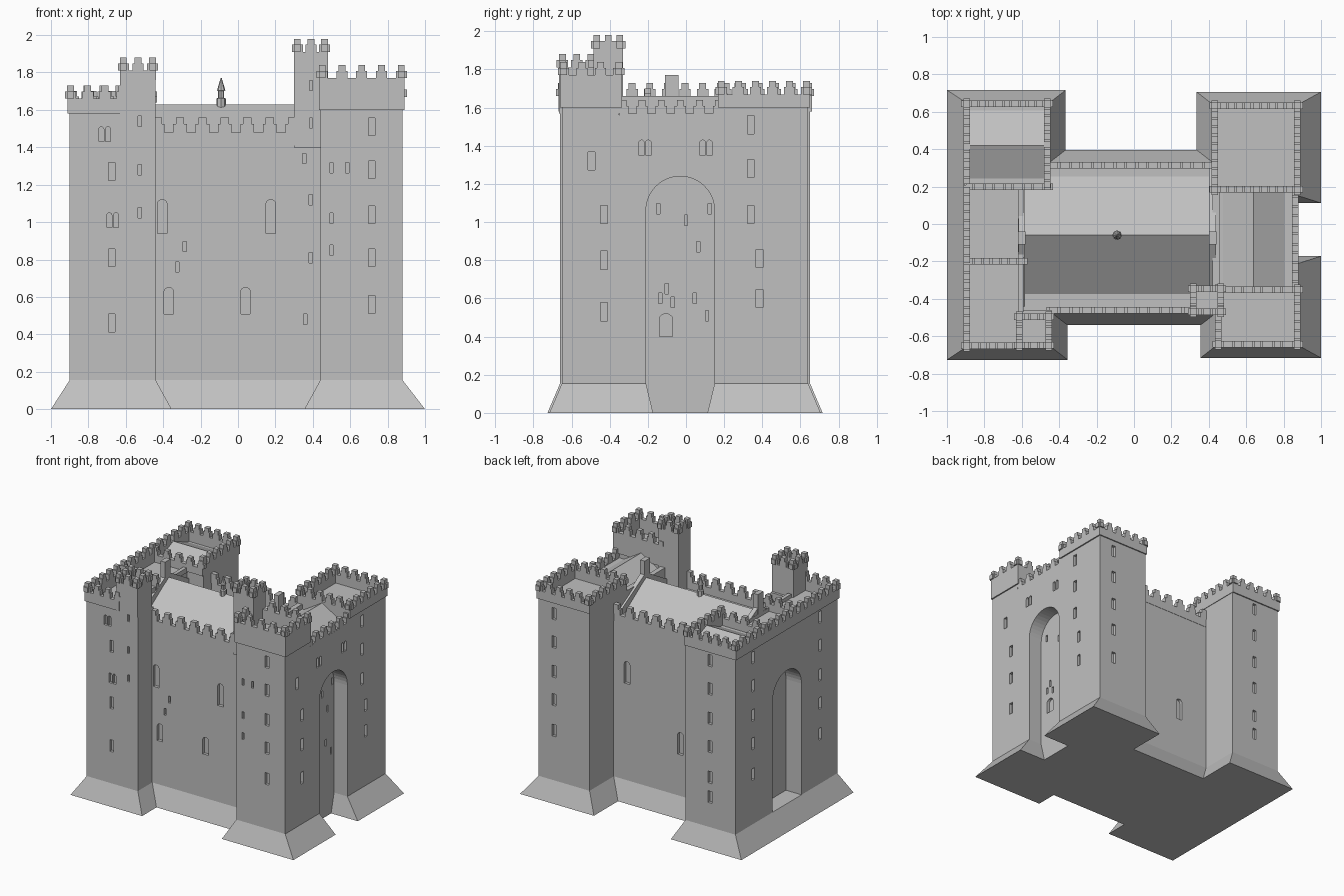
import bpy, bmesh, math
from mathutils import Vector

default_cube = bpy.data.objects.get("Cube")
if default_cube:
    bpy.data.objects.remove(default_cube, do_unlink=True)

stone = bpy.data.materials.new("grey_stone")
stone.use_nodes = True
stone.diffuse_color = (0.53, 0.53, 0.53, 1)
stone.node_tree.nodes["Principled BSDF"].inputs["Base Color"].default_value = stone.diffuse_color

FOOT_TOP = .155
WEST_TOP, EAST_TOP, WALKWAY = 1.58, 1.6, 1.42
FLOORS = (1.51, 1.28, 1.04, .81, .56)


# ---- helpers ----
def finish(bm, name):
    bmesh.ops.recalc_face_normals(bm, faces=bm.faces)
    mesh = bpy.data.meshes.new(name)
    bm.to_mesh(mesh)
    bm.free()
    mesh.materials.append(stone)
    obj = bpy.data.objects.new(name, mesh)
    bpy.context.scene.collection.objects.link(obj)
    return obj


def loft(bm, rings):
    """Join equal-length rings of points into a closed solid."""
    rows = [[bm.verts.new(point) for point in ring] for ring in rings]
    bm.faces.new(rows[0])
    bm.faces.new(rows[-1])
    count = len(rows[0])
    for low, high in zip(rows, rows[1:]):
        for i in range(count):
            j = (i + 1) % count
            bm.faces.new((low[i], low[j], high[j], high[i]))


def prism(bm, profile, axis, start, end):
    """Extrude a (u, z) profile along x or y."""
    def place(along):
        return [(along, u, z) if axis == "x" else (u, along, z) for u, z in profile]
    loft(bm, [place(start), place(end)])


def rectangle(left, right, bottom, top):
    return [(left, bottom), (right, bottom), (right, top), (left, top)]


def box(bm, left, right, front, back, bottom, top):
    prism(bm, rectangle(left, right, bottom, top), "y", front, back)


def arch(left, right, bottom, top, rise, steps):
    """Rectangle with a rounded head of the given rise."""
    mid, half = (left + right) / 2, (right - left) / 2
    angles = [math.pi * i / steps for i in range(steps + 1)]
    return [(left, bottom), (right, bottom)] + [
        (mid + half * math.cos(a), top - rise + rise * math.sin(a)) for a in angles]


def solid(name, build, *args):
    bm = bmesh.new()
    build(bm, *args)
    return finish(bm, name)


def masonry(name, walls, centre, flare, top):
    """Vertical walls over a foot that flares away from the block's centre."""
    foot = []
    for x, y in walls:
        spread = flare if abs(x) > .8 else .085
        foot.append((x + math.copysign(spread, x - centre), y + math.copysign(.066, y), 0))
    return solid(name, loft, [foot] + [[(x, y, z) for x, y in walls] for z in (FOOT_TOP, top)])


def parapet(name, path, base, gap, top, pitch=.095, thick=.035):
    """Low wall along a path with stepped merlons."""
    bm = bmesh.new()
    half = thick / 2

    def block(p, q, grow, bottom, height):
        dx, dy = (grow, half) if along_x else (half, grow)
        box(bm, min(p.x, q.x) - dx, max(p.x, q.x) + dx,
            min(p.y, q.y) - dy, max(p.y, q.y) + dy, bottom, height)

    points = [Vector(p) for p in path]
    for a, b in zip(points, points[1:]):
        along_x = abs(b.x - a.x) > abs(b.y - a.y)
        block(a, b, half, base, gap)
        count = max(2, round((b - a).length / pitch))
        step = gap + (top - gap) * .55
        for i in range(count + 1):
            p = a.lerp(b, i / count)
            block(p, p, pitch * .31, gap, step)
            block(p, p, pitch * .19, step, top)
    finish(bm, name)


def loop(left, right, front, back):
    corners = rectangle(left, right, front, back)
    return corners + corners[:1]


def cut(targets, cutter):
    cutter.hide_render = True
    for obj in targets:
        mod = obj.modifiers.new("cut", "BOOLEAN")
        mod.object, mod.operation, mod.solver = cutter, "DIFFERENCE", "EXACT"
        bpy.context.view_layer.objects.active = obj
        bpy.ops.object.modifier_apply(modifier=mod.name)
    bpy.data.objects.remove(cutter, do_unlink=True)


def windows(axis, wall, width, height, rise, centres):
    """Add shallow openings of one size to the window cutter."""
    for u, z in centres:
        edges = (u - width / 2, u + width / 2, z - height / 2, z + height / 2)
        shape = arch(*edges, rise, 6) if rise else rectangle(*edges)
        prism(window_bm, shape, axis, wall - .024, wall + .024)


def column(axis, wall, u, heights):
    windows(axis, wall, .035, .095, 0, [(u, z) for z in heights])


def slits(axis, wall, centres):
    windows(axis, wall, .018, .055, 0, centres)


def twins(axis, wall, centres):
    for side in (-.018, .018):
        windows(axis, wall, .027, .08, .013, [(u + side, z) for u, z in centres])


# ---- main masonry ----
west = masonry("west_towers", [
    (-.9, -.66), (-.44, -.66), (-.44, -.46), (-.6, -.46),
    (-.6, .2), (-.45, .2), (-.45, .65), (-.9, .65)], -.67, .1, WEST_TOP)
east = masonry("east_towers", [
    (.44, -.65), (.88, -.65), (.88, .64), (.42, .64), (.42, -.46), (.44, -.46)],
    .65, .12, EAST_TOP)
hall = masonry("hall_walls", rectangle(-.61, .45, -.475, .33), 0, .1, WALKWAY)
east_turret = solid("east_turret", box, .3, .48, -.485, -.33, 1.4, 1.87)
solid("west_turret", box, -.63, -.44, -.665, -.48, 1.57, 1.77)

# ---- arched recesses and the lowered east roof deck ----
bm = bmesh.new()
opening = arch(-.21, .15, FOOT_TOP, 1.24, .18, 20)
prism(bm, [(-.17, -.01), (.11, -.01)] + opening[1:] + opening[:1], "x", .76, 1.1)
prism(bm, arch(-.2, .17, FOOT_TOP, 1.24, .18, 20), "x", -1.1, -.76)
box(bm, .46, 1, -.35, .17, 1.56, 1.7)
cut([west, east], finish(bm, "recess_cutter"))

# ---- front windows ----
window_bm = bmesh.new()
column("y", -.66, -.675, (1.27, .81, .46))
twins("y", -.66, [(-.713, 1.47), (-.67, 1.01)])
slits("y", -.66, [(-.525, z) for z in (1.54, 1.28, 1.05)])
windows("y", -.475, .05, .18, .02, [(-.405, 1.03), (.175, 1.03)])
windows("y", -.475, .05, .14, .02, [(-.37, .58), (.04, .58)])
slits("y", -.475, [(-.285, .87), (-.325, .76), (.355, 1.34), (.36, .48)])
slits("y", -.475, [(.388, z) for z in (1.12, .81)])
slits("y", -.485, [(.39, z) for z in (1.73, 1.53)])
column("y", -.65, .715, FLOORS)
slits("y", -.65, [(.585, 1.29)] + [(.5, z) for z in (1.29, 1.02, .85)])

# ---- east windows ----
column("x", .88, .34, FLOORS[:3])
column("x", .88, .385, (.81, .6))
column("x", .88, -.43, (1.04, .8, .53))
column("x", .88, -.495, (1.32,))
twins("x", .88, [(-.215, 1.39), (.105, 1.39)])
windows("x", .76, .07, .12, .03, [(-.105, .46)])
slits("x", .76, [(-.145, 1.07), (.125, 1.07), (0, 1.01), (.065, .87),
                 (.045, .6), (-.1, .65), (-.135, .6), (-.07, .58), (.11, .51)])

# ---- back and west windows ----
column("y", .64, .74, FLOORS)
column("y", .65, -.67, (*FLOORS, .4))
windows("y", .33, .05, .18, .02, [(.3, 1.03), (-.18, .58)])
for u in (.42, -.44):
    column("x", -.9, u, FLOORS)
cut([west, east, hall, east_turret], finish(window_bm, "window_cutter"))

# ---- roofs and gable walls ----
solid("hall_roof", prism, [(-.39, 1.41), (.27, 1.41), (-.06, 1.63)], "x", -.6, .42)
solid("east_roof", prism, [(.46, 1.55), (.82, 1.55), (.64, 1.66)], "y", -.34, .18)
solid("northwest_roof", prism, [(.22, 1.57), (.63, 1.57), (.42, 1.66)], "x", -.89, -.47)
gable = [(-.44, 1.4), (.32, 1.4), (.32, 1.45), (-.06, 1.67), (-.44, 1.45)]
for side, x in (("west", -.6), ("east", .42)):
    solid(side + "_gable_wall", prism, gable, "x", x - .018, x + .018)
    solid(side + "_gable_stack", box, x - .02, x + .02, -.11, -.04, 1.6, 1.77)

# ---- tower decks and crenellations ----
solid("southeast_deck", box, .435, .885, -.655, -.35, EAST_TOP, 1.66)
parapet("southeast_parapet", loop(.45, .873, -.642, -.352), EAST_TOP, 1.77, 1.84)
parapet("northeast_parapet", loop(.432, .873, .185, .632), EAST_TOP, 1.67, 1.74)
parapet("east_parapet", [(.862, -.33), (.862, .17)], 1.55, 1.57, 1.64)
parapet("west_parapet", [(-.62, -.652), (-.895, -.652), (-.895, .642), (-.463, .642),
                         (-.463, .21)], WEST_TOP, 1.66, 1.73)
for side, y, end in (("south", -.2, -.6), ("north", .2, -.463)):
    parapet(side + "_cross_wall", [(-.88, y), (end, y)], WEST_TOP, 1.64, 1.7)
solid("west_inner_kerb", box, -.62, -.59, -.47, .19, 1.57, 1.61)
for side, y, end in (("front", -.46, .29), ("back", .315, .4)):
    parapet("hall_" + side + "_parapet", [(-.43, y), (end, y)], 1.41, 1.48, 1.56, .118)
parapet("east_turret_parapet", loop(.317, .463, -.468, -.347), 1.86, 1.91, 1.98)
parapet("west_turret_parapet", loop(-.613, -.457, -.648, -.497), 1.76, 1.81, 1.88)

# ---- roof finial ----
levels = [(.026, 1.6), (.026, 1.66), (.016, 1.665), (.016, 1.7), (.022, 1.705), (.003, 1.77)]
turns = [i * math.tau / 8 for i in range(8)]
solid("roof_finial", loft, [[(-.09 + r * math.cos(t), -.06 + r * math.sin(t), z) for t in turns]
                            for r, z in levels])
